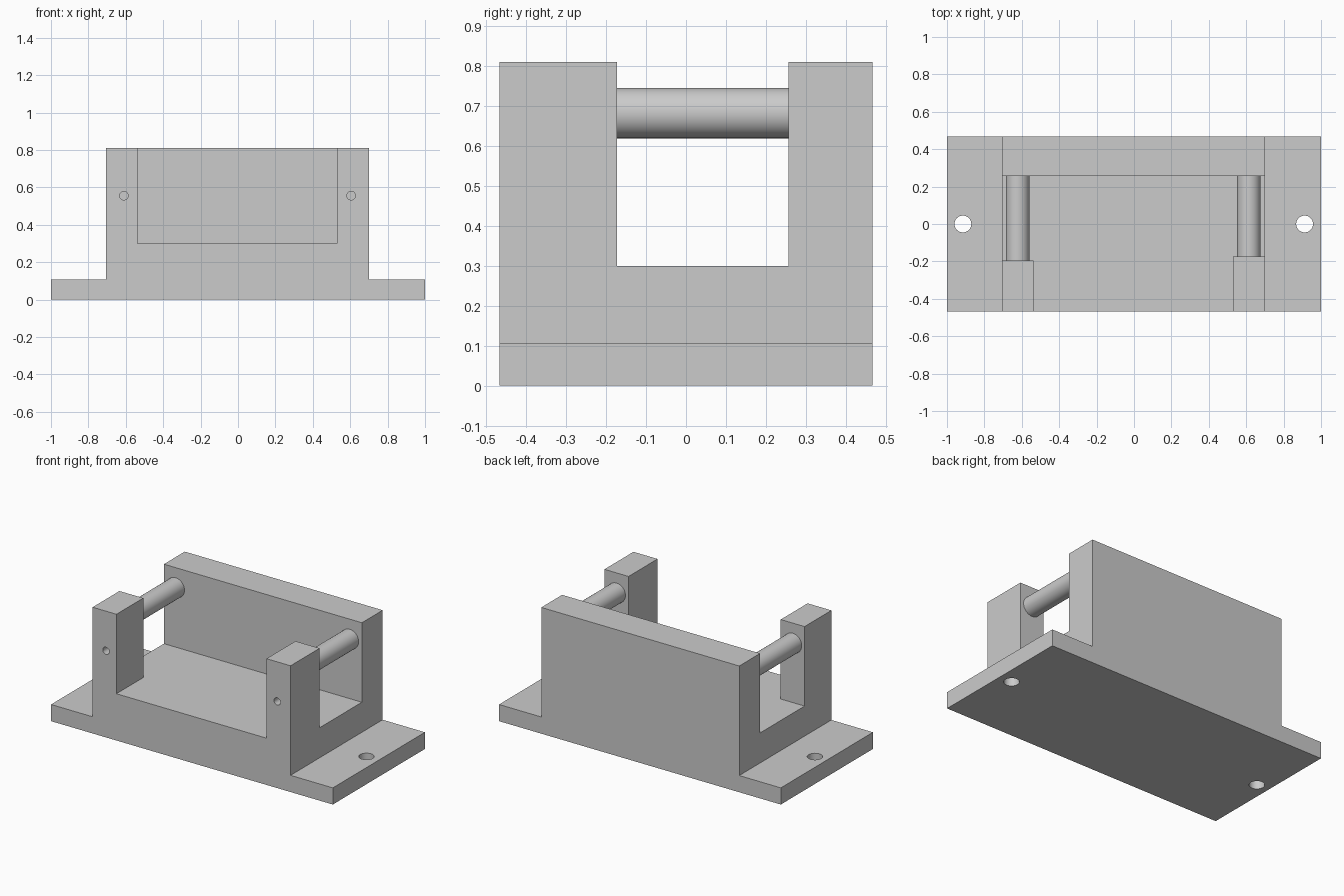
import bpy, bmesh, math
from mathutils import Vector

if "Cube" in bpy.data.objects:
    bpy.data.objects.remove(bpy.data.objects["Cube"])

grey = bpy.data.materials.new("plain grey")
grey.use_nodes = True
COLOUR = (0.6, 0.6, 0.6, 1)
grey.diffuse_color = COLOUR
grey.node_tree.nodes["Principled BSDF"].inputs["Base Color"].default_value = COLOUR


def prism(name, points, sweep):
    """Extrude a closed outline along the sweep vector."""
    bm = bmesh.new()
    face = bm.faces.new([bm.verts.new(p) for p in points])
    new = bmesh.ops.extrude_face_region(bm, geom=[face])["geom"]
    bmesh.ops.translate(bm, vec=Vector(sweep),
                        verts=[v for v in new if isinstance(v, bmesh.types.BMVert)])
    bmesh.ops.recalc_face_normals(bm, faces=bm.faces)
    mesh = bpy.data.meshes.new(name)
    bm.to_mesh(mesh)
    bm.free()
    mesh.materials.append(grey)
    obj = bpy.data.objects.new(name, mesh)
    bpy.context.collection.objects.link(obj)
    return obj


def cylinder(name, start, end, radius):
    start, end = Vector(start), Vector(end)
    axis = end - start
    bpy.ops.mesh.primitive_cylinder_add(vertices=48, radius=radius, depth=axis.length,
                                        location=(start + end) / 2,
                                        rotation=axis.to_track_quat("Z", "Y").to_euler())
    obj = bpy.context.object
    obj.name = name
    obj.data.materials.append(grey)
    return obj


def select_only(obj):
    bpy.ops.object.select_all(action="DESELECT")
    obj.select_set(True)
    bpy.context.view_layer.objects.active = obj


def cut(target, cutter):
    cutter.hide_render = True
    bpy.context.view_layer.update()
    mod = target.modifiers.new("cut", "BOOLEAN")
    mod.operation, mod.solver, mod.object = "DIFFERENCE", "EXACT", cutter
    select_only(target)
    bpy.ops.object.modifier_apply(modifier=mod.name)
    bpy.data.objects.remove(cutter)


HALF_Y, FLANGE, FLOOR, TOP = 0.467, 0.107, 0.30, 0.81
LEFT, RIGHT = 0.70, -0.705             # outer sides of the housing
LEFT_IN, RIGHT_IN = 0.529, -0.536      # inner sides of the posts
LEFT_BACK, RIGHT_BACK = -0.173, -0.195  # rear faces of the posts
WALL = 0.256                           # front face of the back wall

# Housing with mounting flanges, swept from front to back
outline = [(-1, 0), (1, 0), (1, FLANGE), (LEFT, FLANGE), (LEFT, TOP),
           (RIGHT, TOP), (RIGHT, FLANGE), (-1, FLANGE)]
bracket = prism("bracket_body", [(x, -HALF_Y, z) for x, z in outline], (0, 2 * HALF_Y, 0))

# T-shaped clearance that leaves two front posts and the back wall
clearance = [(RIGHT_IN, -0.6), (LEFT_IN, -0.6), (LEFT_IN, LEFT_BACK), (0.9, LEFT_BACK),
             (0.9, WALL), (-0.9, WALL), (-0.9, RIGHT_BACK), (RIGHT_IN, RIGHT_BACK)]
cut(bracket, prism("clearance_cutter", [(x, y, FLOOR) for x, y in clearance], (0, 0, 1)))

# Flange bolt holes and blind screw holes in the posts
for x in (-0.915, 0.912):
    cut(bracket, cylinder("bolt_cutter", (x, 0, -0.1), (x, 0, 0.3), 0.045))
for x in (-0.61, 0.605):
    cut(bracket, cylinder("screw_cutter", (x, -0.6, 0.556), (x, -0.3, 0.556), 0.023))

# Rods between the posts and the back wall
rods = [cylinder("right_rod", (-0.622, RIGHT_BACK - 0.01, 0.682), (-0.622, WALL + 0.01, 0.682), 0.063),
        cylinder("left_rod", (0.614, LEFT_BACK - 0.01, 0.682), (0.614, WALL + 0.01, 0.682), 0.063)]

for obj in [bracket] + rods:
    select_only(obj)
    bpy.ops.object.shade_smooth_by_angle(angle=math.radians(30))
